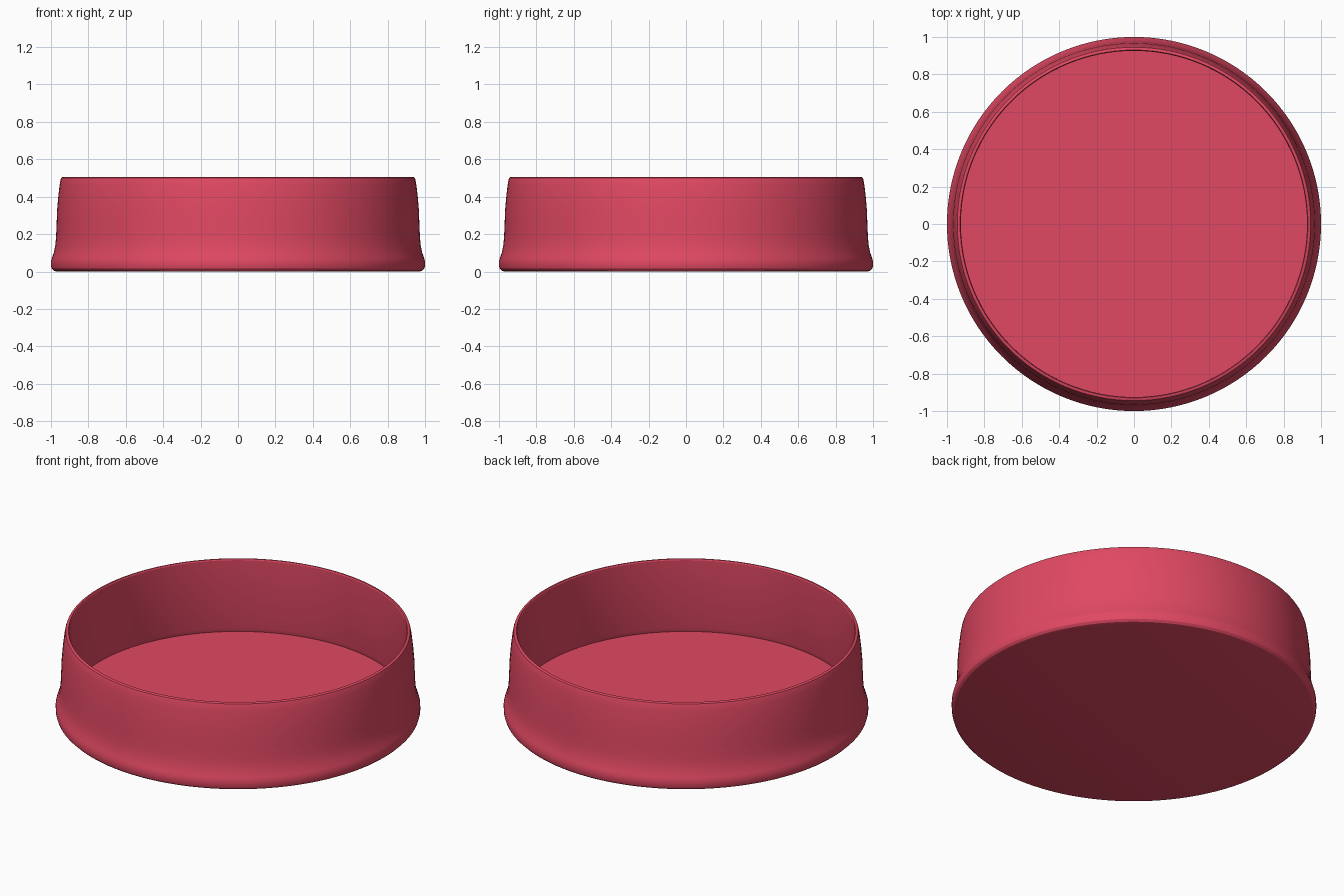
import bpy
import bmesh
import math

if "Cube" in bpy.data.objects:
    bpy.data.objects.remove(bpy.data.objects["Cube"])

red = bpy.data.materials.new("rose red")
red.diffuse_color = (0.745, 0.065, 0.122, 1)
red.use_nodes = True
red.node_tree.nodes["Principled BSDF"].inputs["Base Color"].default_value = red.diffuse_color


def lathe(name, profile, segments=128):
    """Spin a (radius, height) profile around z; both ends sit on the axis."""
    bm = bmesh.new()
    verts = [bm.verts.new((r, 0, z)) for r, z in profile]
    edges = [bm.edges.new(pair) for pair in zip(verts, verts[1:])]
    bmesh.ops.spin(bm, geom=verts + edges, cent=(0, 0, 0), axis=(0, 0, 1),
                   angle=math.tau, steps=segments, use_duplicate=False)
    bmesh.ops.remove_doubles(bm, verts=bm.verts, dist=1e-5)
    bmesh.ops.recalc_face_normals(bm, faces=bm.faces)
    mesh = bpy.data.meshes.new(name)
    bm.to_mesh(mesh)
    bm.free()
    mesh.materials.append(red)
    obj = bpy.data.objects.new(name, mesh)
    bpy.context.collection.objects.link(obj)
    bpy.context.view_layer.objects.active = obj
    obj.select_set(True)
    bpy.ops.object.shade_smooth_by_angle(angle=math.radians(30))
    return obj


# Shallow round dish: underside, flared foot, tapering wall, thin rim, floor
lathe("round_dish", [
    (0, 0), (0.97, 0), (0.985, 0.004), (0.996, 0.015), (1.0, 0.03),
    (1.0, 0.055), (0.994, 0.075), (0.985, 0.10), (0.977, 0.14),
    (0.973, 0.18), (0.970, 0.25), (0.967, 0.33), (0.961, 0.40),
    (0.954, 0.46), (0.949, 0.49), (0.945, 0.501), (0.938, 0.505),
    (0.930, 0.505), (0.926, 0.499),
    (0.925, 0.09), (0.932, 0.065), (0, 0.065),
])
